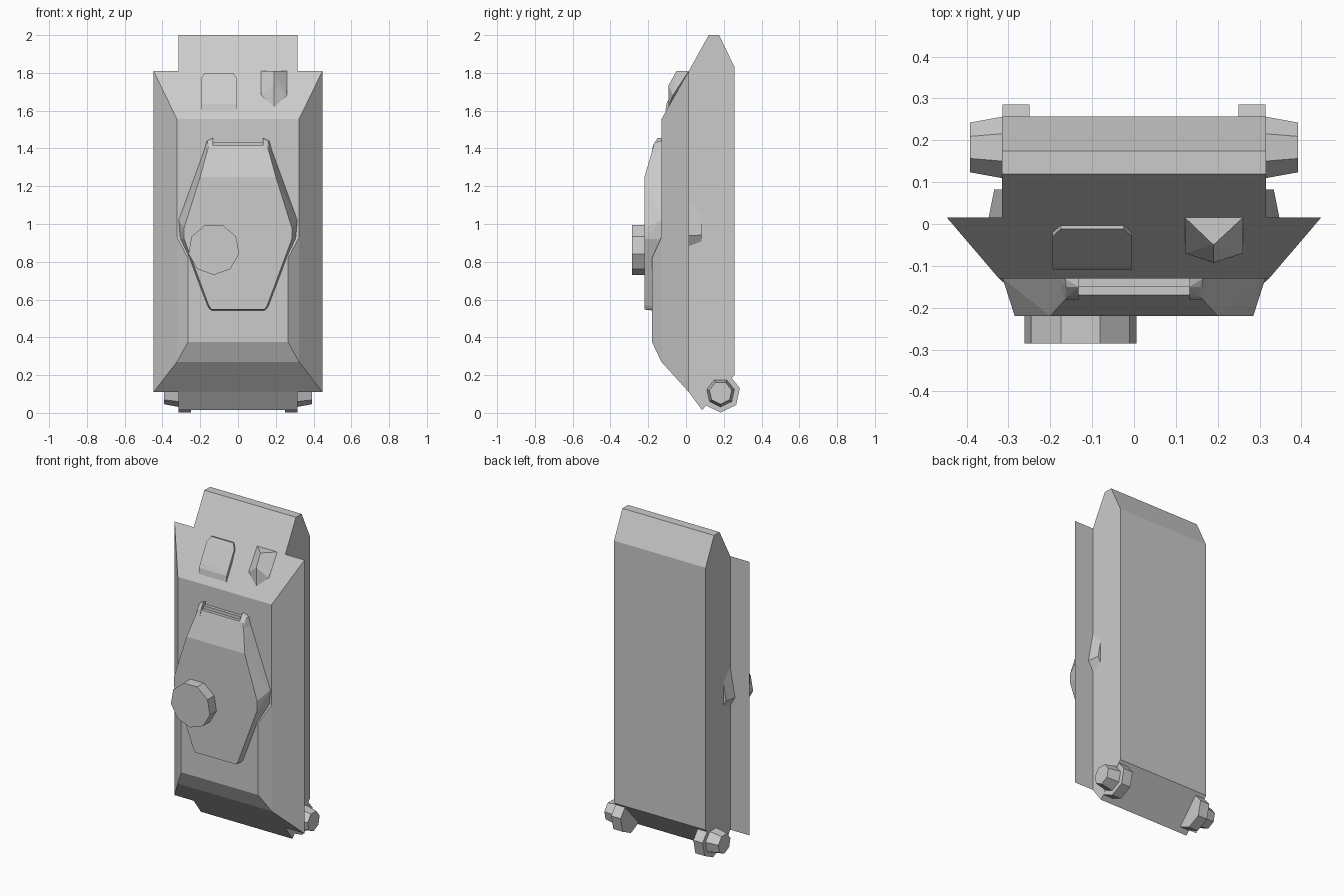
import bpy, bmesh
from math import sin, cos, pi

if "Cube" in bpy.data.objects:
    bpy.data.objects.remove(bpy.data.objects["Cube"])


def hull(name, pts):
    """Flat-faced convex part wrapped around a few corner points."""
    bm = bmesh.new()
    for p in pts:
        bm.verts.new(p)
    r = bmesh.ops.convex_hull(bm, input=bm.verts[:])
    junk = [g for g in set(r["geom_interior"] + r["geom_unused"])
            if isinstance(g, bmesh.types.BMVert) and g.is_valid]
    bmesh.ops.delete(bm, geom=junk, context='VERTS')
    bmesh.ops.dissolve_limit(bm, angle_limit=0.01, verts=bm.verts[:], edges=bm.edges[:])
    bmesh.ops.recalc_face_normals(bm, faces=bm.faces[:])
    me = bpy.data.meshes.new(name)
    bm.to_mesh(me)
    bm.free()
    ob = bpy.data.objects.new(name, me)
    bpy.context.collection.objects.link(ob)
    return ob


def both(pts):
    return [(s * x, y, z) for x, y, z in pts for s in (-1, 1)]


def ngon(n, r):
    """Ring of n corners with one pointing straight down."""
    return [(r * sin(2 * pi * i / n), -r * cos(2 * pi * i / n)) for i in range(n)]


def extrude_x(prof, x0, x1):
    return [(x, y, z) for y, z in prof for x in (x0, x1)]


# Lower hull tub
tub = [(.015, 1.81), (.12, 2), (.175, 2), (.257, 1.83), (.257, .2), (.085, .015), (.015, .11)]
hull("lower_hull", extrude_x(tub, -.315, .315))

# Sloped upper hull
hull("upper_hull", both([(.447, .015, 1.81), (.447, .015, .11),
                         (.323, -.13, 1.555), (.323, -.13, .27)]))

# Raised rear deck
hull("rear_deck", both([(.323, -.13, .27), (.323, -.13, .93),
                        (.265, -.18, .375), (.265, -.18, .82)]))

# Turret body
hull("turret", both([
    (.17, -.13, 1.415), (.314, -.13, 1.02), (.305, -.13, .92), (.168, -.13, .56), (.14, -.13, .537),
    (.155, -.17, 1.415), (.2, -.22, 1.25), (.285, -.22, .98), (.285, -.22, .92),
    (.155, -.22, .57), (.14, -.22, .547)]))

# Turret cheeks beside the empty gun slot
for s, side in ((-1, "left"), (1, "right")):
    hull("turret_cheek_" + side, [(s * x, y, z) for x, y, z in [
        (.133, -.13, 1.455), (.165, -.13, 1.44), (.182, -.13, 1.38), (.133, -.13, 1.38),
        (.133, -.15, 1.455), (.162, -.15, 1.435), (.133, -.173, 1.42), (.156, -.173, 1.41),
        (.133, -.182, 1.38), (.164, -.182, 1.38)]])

# Gun slot back bar
hull("gun_slot_bar", extrude_x([(-.12, 1.4), (-.15, 1.4), (-.15, 1.435), (-.12, 1.435)], -.133, .133))

# Nine-sided cupola
hull("cupola", [(-.128 + a, y, .866 + b) for a, b in ngon(9, .136) for y in (-.21, -.285)])

# Turret ring bulging out of the hull sides
hull("turret_ring", [(a * k, y, 1 + b * k) for a, b in ngon(9, .355)
                     for k, y in ((1, .005), (.955, .083))])

# Driver's hatch lying on the glacis
hull("driver_hatch", [(-.1 + s * x, y, z) for s in (-1, 1) for x, y, z in [
    (.095, -.02, 1.77), (.075, -.003, 1.8), (.095, -.03, 1.77), (.075, -.012, 1.8),
    (.095, -.092, 1.66), (.095, -.104, 1.635), (.095, -.109, 1.6), (.095, -.09, 1.6)]])

# Faceted glacis housing
hull("glacis_housing", [(.122, .015, 1.81), (.26, .015, 1.81), (.19, -.05, 1.81),
                        (.19, -.092, 1.735), (.122, -.07, 1.68), (.26, -.07, 1.68),
                        (.192, -.094, 1.62)])

# Final drives and tapered seven-sided hubs
for s, side in ((-1, "left"), (1, "right")):
    hull("final_drive_" + side, [(s * x, .183 + a, .107 + b)
                                 for a, b in ngon(7, .105) for x in (.25, .314)])
    hull("drive_hub_" + side, [(s * x, .183 + a * k, .107 + b * k)
                               for a, b in ngon(7, .078) for x, k in ((.3, 1), (.392, .78))])
